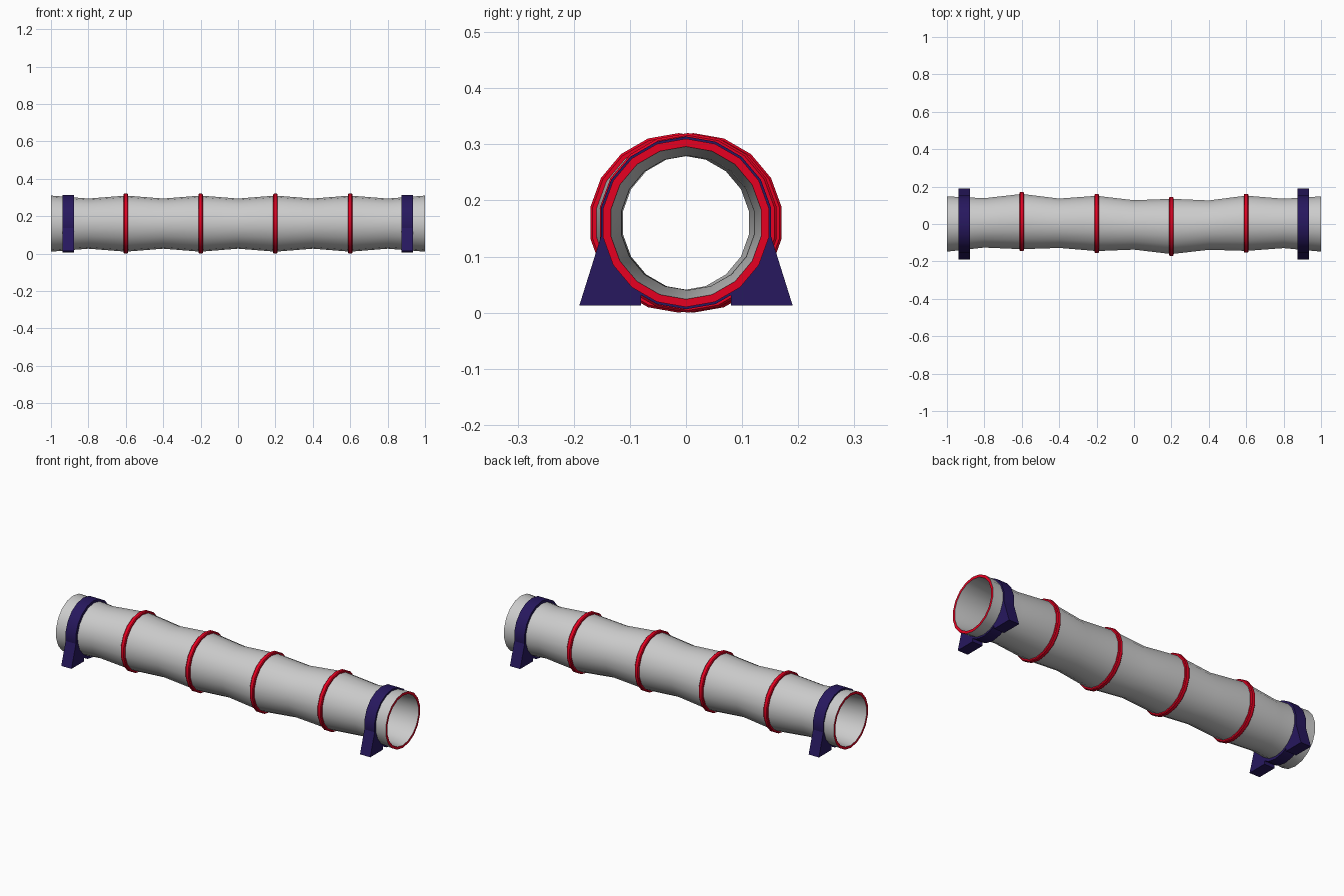
import bpy, bmesh
from math import sin, cos, pi

cube = bpy.data.objects.get("Cube")
if cube:
    bpy.data.objects.remove(cube)

SIDES = 18
AXIS_Z = 0.16


def material(name, rgb):
    m = bpy.data.materials.new(name)
    m.use_nodes = True
    m.diffuse_color = (*rgb, 1)
    m.node_tree.nodes["Principled BSDF"].inputs["Base Color"].default_value = (*rgb, 1)
    return m


grey = material("light grey", (0.6, 0.6, 0.6))
red = material("red", (0.8, 0.0, 0.015))
navy = material("navy", (0.02, 0.009, 0.112))


def finish(bm, name, mats):
    bmesh.ops.recalc_face_normals(bm, faces=bm.faces)
    mesh = bpy.data.meshes.new(name)
    bm.to_mesh(mesh)
    bm.free()
    obj = bpy.data.objects.new(name, mesh)
    bpy.context.collection.objects.link(obj)
    for m in mats:
        mesh.materials.append(m)
    bpy.ops.object.select_all(action="DESELECT")
    obj.select_set(True)
    bpy.context.view_layer.objects.active = obj
    bpy.ops.object.shade_smooth_by_angle(angle=pi / 5)
    return obj


def lathe(name, loop, mats):
    """Spin a closed loop of (x, y offset, radius) around the x axis."""
    bm = bmesh.new()
    hoops = [[bm.verts.new((x, y + r * sin(2 * pi * i / SIDES),
                            AXIS_Z + r * cos(2 * pi * i / SIDES)))
              for i in range(SIDES)] for x, y, r in loop]
    for k, a in enumerate(hoops):
        b = hoops[(k + 1) % len(hoops)]
        for i in range(SIDES):
            j = (i + 1) % SIDES
            bm.faces.new((a[i], a[j], b[j], b[i]))
    return finish(bm, name, mats)


# Slightly wavering hollow pipe: wide and narrow sections alternate
sway = [0, 0.006, 0.013, 0.004, 0.003, -0.005, -0.013, -0.006, 0.004, 0.003, 0]
outer = []
for k, y in enumerate(sway):
    wide = k % 2 == 0
    outer.append((-1 + 0.2 * k, y, 0.15 if wide else 0.134))
inner = [(x, y, r - 0.014) for x, y, r in reversed(outer)]
pipe = lathe("pipe", outer + inner, [grey, red])

# Red rims on both open ends
for face in pipe.data.polygons:
    if abs(face.normal.x) > 0.9:
        face.material_index = 1

# Red flat-sided rings with chamfered edges around the wide sections
profile = [(-0.012, -0.012), (-0.012, 0.006), (-0.008, 0.01),
           (0.008, 0.01), (0.012, 0.006), (0.012, -0.012)]
for n, k in enumerate((2, 4, 6, 8)):
    x, y, r = outer[k]
    lathe(f"joint_ring_{n + 1}", [(x + dx, y, r + dr) for dx, dr in profile], [red])

# Clamps: a band and two splayed feet near each end
foot = [(0.19, 0.013), (0.08, 0.013), (0.08, 0.046),
        (0.12, 0.092), (0.138, 0.16), (0.144, 0.16)]
for side, cx in (("right", -0.908), ("left", 0.904)):
    a, b = cx - 0.031, cx + 0.031
    lathe(f"{side}_clamp_band",
          [(a, 0, 0.154), (b, 0, 0.154), (b, 0, 0.138), (a, 0, 0.138)], [navy])
    for place, s in (("front", -1), ("back", 1)):
        bm = bmesh.new()
        face = bm.faces.new([bm.verts.new((a, s * y, z)) for y, z in foot])
        ext = bmesh.ops.extrude_face_region(bm, geom=[face], use_keep_orig=True)
        moved = [v for v in ext["geom"] if isinstance(v, bmesh.types.BMVert)]
        bmesh.ops.translate(bm, verts=moved, vec=(b - a, 0, 0))
        finish(bm, f"{side}_{place}_foot", [navy])
